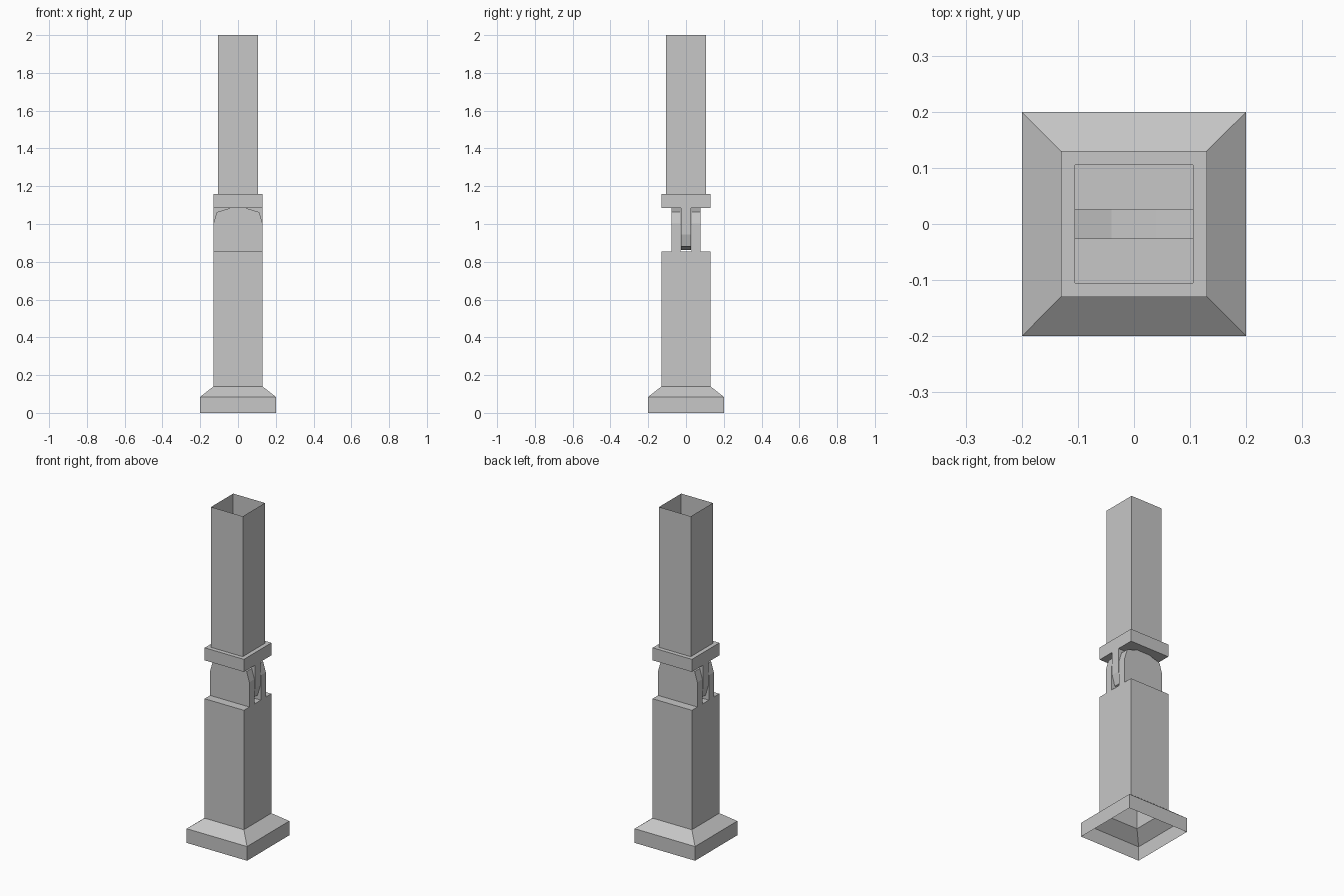
import bpy
import bmesh

if "Cube" in bpy.data.objects:
    bpy.data.objects.remove(bpy.data.objects["Cube"], do_unlink=True)

grey = bpy.data.materials.new("plain_grey")
grey.use_nodes = True
colour = (0.57, 0.57, 0.57, 1)
grey.diffuse_color = colour
grey.node_tree.nodes["Principled BSDF"].inputs["Base Color"].default_value = colour


def finish(bm, name):
    mesh = bpy.data.meshes.new(name)
    bm.to_mesh(mesh)
    bm.free()
    mesh.materials.append(grey)
    obj = bpy.data.objects.new(name, mesh)
    bpy.context.collection.objects.link(obj)
    return obj


def square_shell(name, rings, close_top=False):
    """Thin square shell through (half width, height) rings."""
    bm = bmesh.new()
    loops = [[bm.verts.new((sx * h, sy * h, z))
              for sx, sy in ((-1, -1), (1, -1), (1, 1), (-1, 1))]
             for h, z in rings]
    for low, high in zip(loops, loops[1:]):
        for i in range(4):
            j = (i + 1) % 4
            bm.faces.new((low[i], low[j], high[j], high[i]))
    if close_top:
        bm.faces.new(loops[-1])
    return finish(bm, name)


def open_prism(name, profile, y0, y1):
    """Extrude an x-z profile along y, leaving its last-to-first edge open."""
    bm = bmesh.new()
    front = [bm.verts.new((x, y0, z)) for x, z in profile]
    back = [bm.verts.new((x, y1, z)) for x, z in profile]
    bm.faces.new(front)
    bm.faces.new(back[::-1])
    for i in range(len(profile) - 1):
        bm.faces.new((front[i + 1], front[i], back[i], back[i + 1]))
    return finish(bm, name)


W = 0.13          # half width of the post and collar
SHOULDER = 0.855  # top of the lower post
COLLAR = 1.085    # underside of the collar
TANG = 0.026      # half thickness of the tang

# Hollow lower post with flared foot
square_shell("lower_post", [(0.2, 0), (0.2, 0.085), (W, 0.14), (W, SHOULDER)], True)

# Collar and open upper tube
square_shell("upper_tube", [(W, COLLAR), (W, 1.16), (0.105, 1.16), (0.105, 2)])

# Pair of hinge cheeks with chamfered tops
cheek = [(W, SHOULDER), (W, 1.003), (0.112, 1.063), (0.04, COLLAR)]
cheek += [(-x, z) for x, z in reversed(cheek)]
open_prism("front_hinge_cheek", cheek, -0.078, -0.03)
open_prism("back_hinge_cheek", cheek, 0.03, 0.078)

# Hollow tang between the cheeks, open into the tube
tang = [(-W, COLLAR), (-W, 0.945), (-0.112, 0.882), (-0.04, 0.862)]
tang += [(-x, z) for x, z in reversed(tang)]
open_prism("hinge_tang", tang, -TANG, TANG)

# Collar floor on either side of the tang
for name, side in (("front_collar_floor", -1), ("back_collar_floor", 1)):
    bm = bmesh.new()
    corners = [(-W, TANG), (-W, W), (W, W), (W, TANG)]
    floor = bm.faces.new([bm.verts.new((x, side * y, COLLAR)) for x, y in corners])
    floor.normal_update()
    if floor.normal.z > 0:
        floor.normal_flip()
    finish(bm, name)
